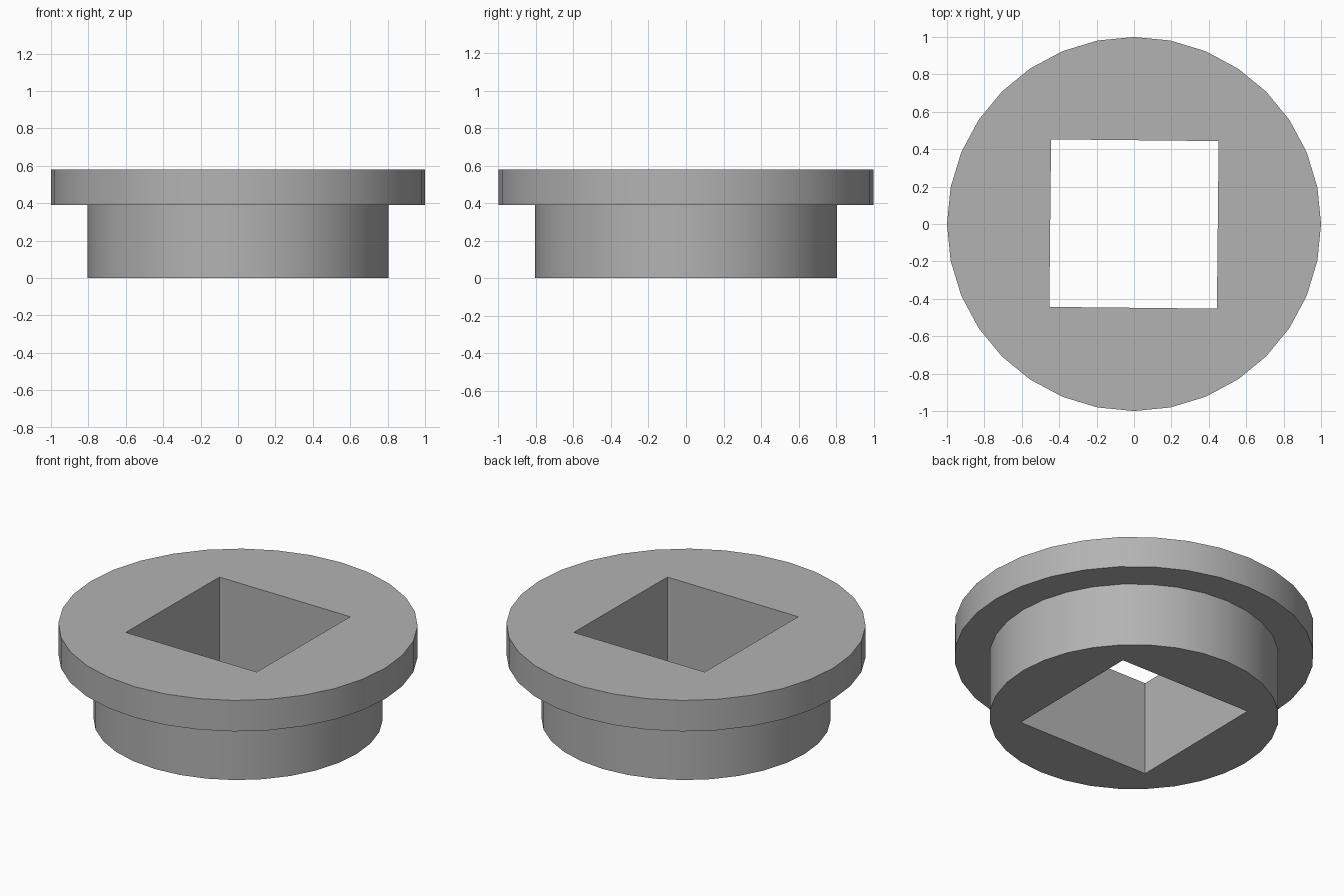
import bpy
import bmesh
import math

SEGMENTS = 32
BOTTOM, STEP, TOP = 0.0, 0.39, 0.58
BODY_R, FLANGE_R = 0.805, 1.0
HOLE_HALF, HOLE_TURN = 0.448, math.radians(-0.6)

old = bpy.data.objects.get("Cube")
if old:
    bpy.data.objects.remove(old, do_unlink=True)

grey = bpy.data.materials.new("plain_grey")
grey.use_nodes = True
colour = (0.45, 0.45, 0.45, 1)
grey.diffuse_color = colour
grey.node_tree.nodes["Principled BSDF"].inputs["Base Color"].default_value = colour

bm = bmesh.new()


def ring(radius, z, count=SEGMENTS, turn=0.0):
    """Closed loop of vertices at one height."""
    verts = []
    for i in range(count):
        a = turn + math.tau * i / count
        verts.append(bm.verts.new((radius * math.cos(a), radius * math.sin(a), z)))
    return verts, [bm.edges.new((verts[i - 1], verts[i])) for i in range(count)]


def wall(low, high):
    """Quads between two loops of equal count."""
    for i in range(len(low)):
        bm.faces.new((low[i - 1], low[i], high[i], high[i - 1]))


# Stepped round outside: body, ledge, flange
profile = [(BODY_R, BOTTOM), (BODY_R, STEP), (FLANGE_R, STEP), (FLANGE_R, TOP)]
outer = [ring(r, z) for r, z in profile]
for (low, _), (high, _) in zip(outer, outer[1:]):
    wall(low, high)

# Square through hole
corner_r = HOLE_HALF * math.sqrt(2)
hole = [ring(corner_r, z, 4, math.pi / 4 + HOLE_TURN) for z in (BOTTOM, TOP)]
wall(hole[0][0], hole[1][0])

# Flat end faces around the hole
for rim, opening in ((outer[0], hole[0]), (outer[-1], hole[1])):
    bmesh.ops.triangle_fill(bm, edges=rim[1] + opening[1], use_beauty=True)

bmesh.ops.recalc_face_normals(bm, faces=bm.faces)
mesh = bpy.data.meshes.new("flanged_bushing")
bm.to_mesh(mesh)
bm.free()
mesh.materials.append(grey)

bushing = bpy.data.objects.new("flanged_bushing", mesh)
bpy.context.collection.objects.link(bushing)
bpy.ops.object.select_all(action="DESELECT")
bushing.select_set(True)
bpy.context.view_layer.objects.active = bushing
bpy.ops.object.shade_smooth_by_angle(angle=math.radians(30))
